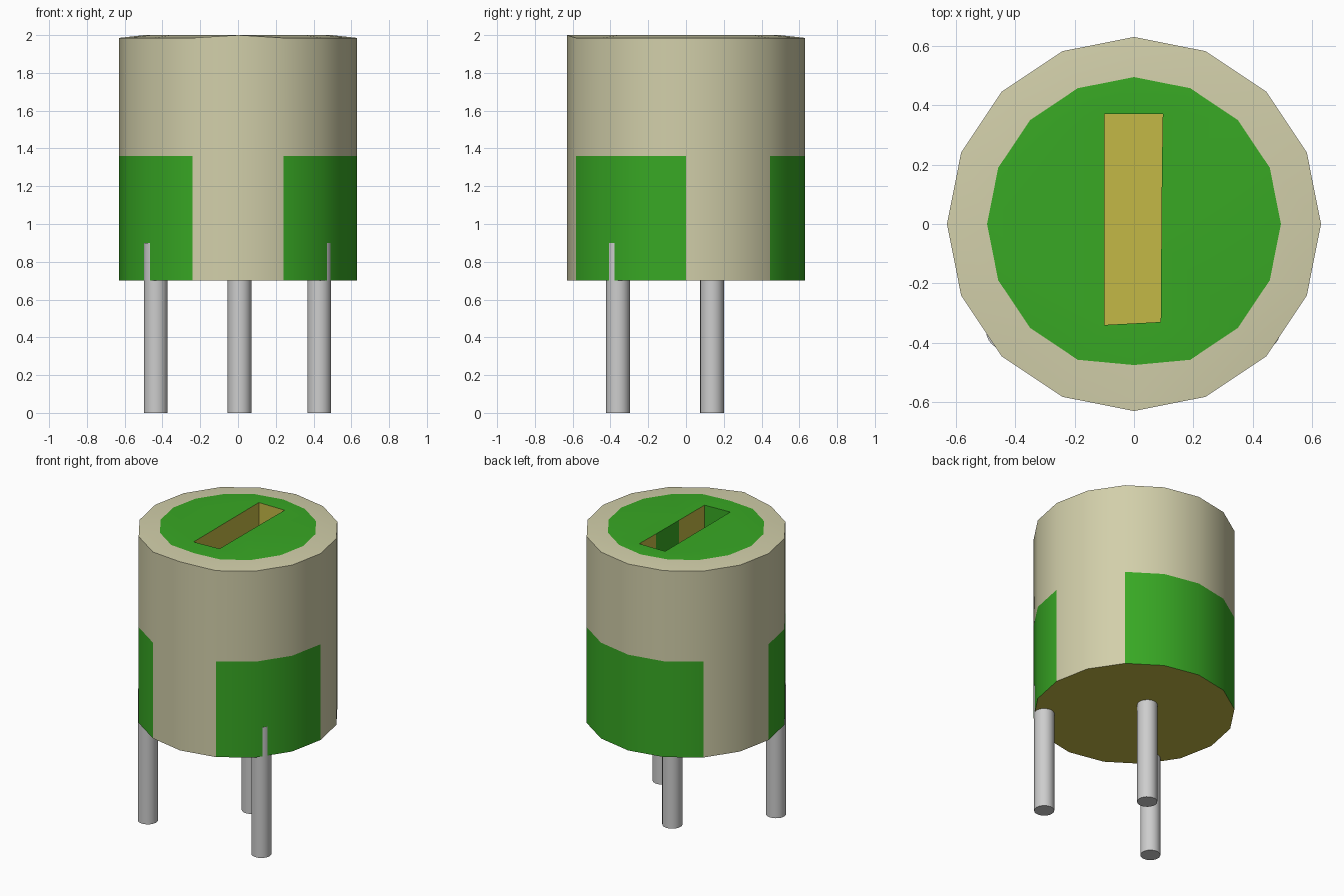
import bpy, bmesh, math

cube = bpy.data.objects.get("Cube")
if cube:
    bpy.data.objects.remove(cube, do_unlink=True)


def material(name, rgb):
    """Flat material from 8-bit sRGB values."""
    lin = [((c / 255 + 0.055) / 1.055) ** 2.4 for c in rgb] + [1]
    m = bpy.data.materials.new(name)
    m.use_nodes = True
    m.diffuse_color = lin
    m.node_tree.nodes["Principled BSDF"].inputs["Base Color"].default_value = lin
    return m


CREAM, GREEN, OCHRE = 0, 1, 2
body_mats = [material("cream", (210, 207, 170)),
             material("green", (56, 168, 36)),
             material("ochre", (196, 184, 70))]
steel = material("pin grey", (205, 205, 205))

SIDES = 16
R, DISC_R = 0.63, 0.495
BASE, BAND, RIM, TOP, FLOOR = 0.7, 1.36, 1.985, 2.0, 1.5


def finish(name, bm, mats):
    bmesh.ops.recalc_face_normals(bm, faces=bm.faces[:])
    mesh = bpy.data.meshes.new(name)
    bm.to_mesh(mesh)
    bm.free()
    ob = bpy.data.objects.new(name, mesh)
    bpy.context.collection.objects.link(ob)
    for m in mats:
        mesh.materials.append(m)
    bpy.ops.object.select_all(action="DESELECT")
    ob.select_set(True)
    bpy.context.view_layer.objects.active = ob
    bpy.ops.object.shade_smooth_by_angle(angle=math.radians(30))
    return ob


def ring(bm, radius, z):
    return [bm.verts.new((radius * math.cos(2 * math.pi * i / SIDES),
                          radius * math.sin(2 * math.pi * i / SIDES), z))
            for i in range(SIDES)]


def bridge(bm, low, high, index):
    """Join two closed loops; index(i) gives the material of each face."""
    n = len(low)
    for i in range(n):
        j = (i + 1) % n
        f = bm.faces.new((low[i], low[j], high[j], high[i]))
        f.material_index = index(i)


# Housing: bottom, side bands, sloped rim
bm = bmesh.new()
bottom, band, rim, disc = (ring(bm, r, z) for r, z in
                           ((R, BASE), (R, BAND), (R, RIM), (DISC_R, TOP)))
rim[12].co.z = TOP          # raised point on the front of the rim
disc[12].co.y = -0.475      # flattened front of the disc


def patch(i):
    """Three green patches around the lower side."""
    a = (i + 0.5) * 360 / SIDES
    green = 45 < a < 135 or 180 < a < 247.5 or a > 292.5
    return GREEN if green else CREAM


bm.faces.new(bottom).material_index = OCHRE
bridge(bm, bottom, band, patch)
bridge(bm, band, rim, lambda i: CREAM)
bridge(bm, rim, disc, lambda i: CREAM)

# Green adjuster disc with a deep slot
slot = [(-0.1, 0.37), (-0.1, -0.34), (0.09, -0.33),
        (0.092, -0.055), (0.094, 0.19), (0.097, 0.37)]
slot_top = [bm.verts.new((x, y, TOP)) for x, y in slot]
slot_floor = [bm.verts.new((x, y, FLOOR)) for x, y in slot]
bridge(bm, slot_floor, slot_top, lambda i: GREEN if i in (1, 3) else OCHRE)
bm.faces.new(slot_floor).material_index = OCHRE
edges = [bm.edges.get((loop[i], loop[(i + 1) % len(loop)]))
         for loop in (disc, slot_top) for i in range(len(loop))]
filled = bmesh.ops.triangle_fill(bm, use_beauty=True, edges=edges)
for f in filled["geom"]:
    if isinstance(f, bmesh.types.BMFace):
        f.material_index = GREEN
finish("housing", bm, body_mats)

# Three contact pins
for name, x, y in (("right_pin", -0.435, -0.36),
                   ("middle_pin", 0.008, 0.138),
                   ("left_pin", 0.43, -0.36)):
    bm = bmesh.new()
    bmesh.ops.create_cone(bm, cap_ends=True, segments=24,
                          radius1=0.063, radius2=0.063, depth=0.9)
    bmesh.ops.translate(bm, verts=bm.verts[:], vec=(x, y, 0.45))
    finish(name, bm, [steel])
